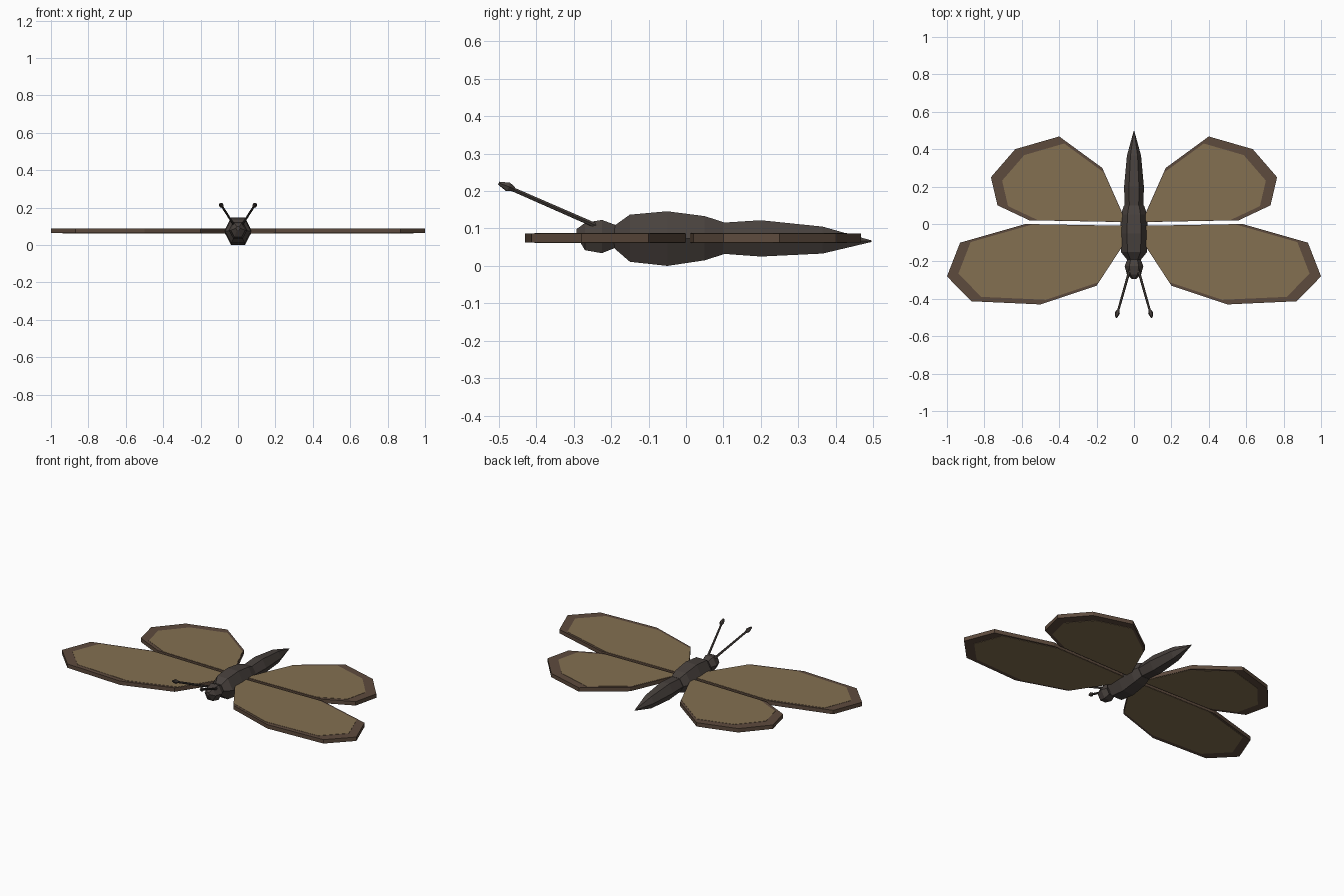
import bpy, bmesh, math
from mathutils import Vector

if "Cube" in bpy.data.objects:
    bpy.data.objects.remove(bpy.data.objects["Cube"])


def material(name, rgb):
    m = bpy.data.materials.new(name)
    m.diffuse_color = (*rgb, 1)
    m.use_nodes = True
    m.node_tree.nodes["Principled BSDF"].inputs["Base Color"].default_value = m.diffuse_color
    return m


BODY = material("dark body", (0.065, 0.053, 0.047))
RIM = material("wing rim", (0.11, 0.07, 0.047))
PANEL = material("wing panel", (0.23, 0.16, 0.083))


def finish(bm, name, mat):
    bmesh.ops.recalc_face_normals(bm, faces=bm.faces[:])
    me = bpy.data.meshes.new(name)
    bm.to_mesh(me)
    bm.free()
    me.materials.append(mat)
    ob = bpy.data.objects.new(name, me)
    bpy.context.collection.objects.link(ob)
    return ob


def bridge(bm, rings):
    n = len(rings[0])
    for a, b in zip(rings, rings[1:]):
        for i in range(n):
            j = (i + 1) % n
            bm.faces.new((a[i], a[j], b[j], b[i]))
    bm.faces.new(rings[0])
    bm.faces.new(rings[-1])


def hex_loft(name, sections):
    """Six-sided loft along y; section = (y, half width, bottom z, top z)."""
    bm = bmesh.new()
    rings = []
    for y, w, lo, hi in sections:
        mid, h = (lo + hi) / 2, (hi - lo) / 2 / math.sin(math.pi / 3)
        rings.append([bm.verts.new((w * math.cos(k * math.pi / 3), y,
                                    mid + h * math.sin(k * math.pi / 3)))
                      for k in range(6)])
    bridge(bm, rings)
    return finish(bm, name, BODY)


def plate(name, pts, side, lo, hi, mat):
    bm = bmesh.new()
    bridge(bm, [[bm.verts.new((side * x, y, z)) for x, y in pts] for z in (lo, hi)])
    return finish(bm, name, mat)


def tube(name, start, end, profile):
    """Six-sided turned rod; profile = (position along the rod, radius)."""
    a, b = Vector(start), Vector(end)
    q = (b - a).to_track_quat('Z', 'Y')
    bm = bmesh.new()
    bridge(bm, [[bm.verts.new(a.lerp(b, t) + q @ Vector(
        (r * math.cos(k * math.pi / 3), r * math.sin(k * math.pi / 3), 0)))
        for k in range(6)] for t, r in profile])
    return finish(bm, name, BODY)


# Body
hex_loft("head", [(-0.293, 0.012, 0.080, 0.098), (-0.27, 0.038, 0.042, 0.115),
                  (-0.225, 0.05, 0.034, 0.123), (-0.185, 0.034, 0.050, 0.108)])
hex_loft("thorax", [(-0.195, 0.034, 0.050, 0.105), (-0.15, 0.070, 0.011, 0.137),
                    (-0.05, 0.075, 0.0, 0.146), (0.05, 0.070, 0.015, 0.133),
                    (0.10, 0.054, 0.031, 0.117)])
hex_loft("abdomen", [(0.09, 0.05, 0.033, 0.115), (0.20, 0.053, 0.025, 0.122),
                     (0.365, 0.038, 0.033, 0.105), (0.496, 0.002, 0.064, 0.068)])

# Wings: rim slab plus a slightly thicker inner panel shrunk toward the root
WINGS = {
    "front_wing": [(0.03, -0.01), (0.58, 0.0), (0.93, -0.10), (1.0, -0.28),
                   (0.87, -0.413), (0.5, -0.43), (0.2, -0.33), (0.03, -0.07)],
    "rear_wing": [(0.05, 0.01), (0.56, 0.02), (0.73, 0.10), (0.765, 0.25),
                  (0.635, 0.40), (0.40, 0.468), (0.17, 0.30), (0.05, 0.03)],
}
SHRINK = {"front_wing": (0.06, -0.05, 0.935), "rear_wing": (0.10, 0.05, 0.91)}
for label, side in (("left", 1), ("right", -1)):
    for name, pts in WINGS.items():
        cx, cy, s = SHRINK[name]
        inner = [(cx + (x - cx) * s, cy + (y - cy) * s) for x, y in pts]
        plate(f"{label}_{name}_rim", pts, side, 0.063, 0.087, RIM)
        plate(f"{label}_{name}_panel", inner, side, 0.0615, 0.0885, PANEL)

    # Antennae
    tube(f"{label}_antenna", (side * 0.02, -0.235, 0.105), (side * 0.088, -0.475, 0.21),
         [(0, 0.007), (1, 0.006)])
    tube(f"{label}_antenna_tip", (side * 0.085, -0.46, 0.205), (side * 0.095, -0.5, 0.221),
         [(0, 0.007), (0.4, 0.0135), (1, 0.005)])
